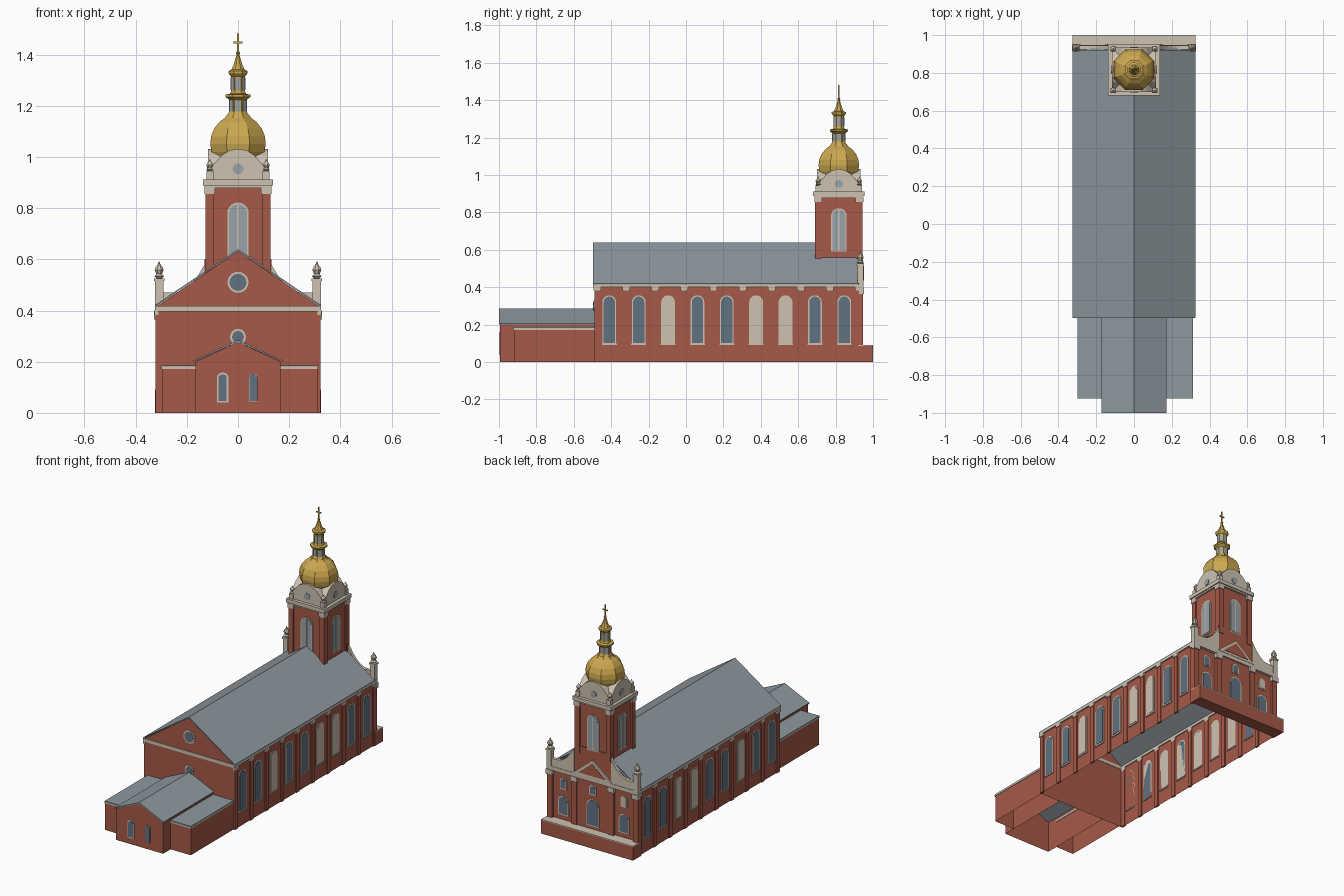
import bpy, bmesh, math
from mathutils import Matrix, Vector

cube = bpy.data.objects.get("Cube")
if cube:
    bpy.data.objects.remove(cube, do_unlink=True)


def material(name, rgb):
    m = bpy.data.materials.new(name)
    m.use_nodes = True
    m.diffuse_color = (*rgb, 1)
    m.node_tree.nodes["Principled BSDF"].inputs["Base Color"].default_value = (*rgb, 1)
    return m


BRICK = material("red brick", (0.38, 0.10, 0.065))
STONE = material("cream stone", (0.62, 0.54, 0.44))
SLATE = material("grey slate", (0.27, 0.32, 0.35))
GLASS = material("blue glass", (0.12, 0.17, 0.23))
PALE = material("pale glass", (0.32, 0.37, 0.40))
GOLD = material("gold", (0.60, 0.39, 0.08))
FRONT, LEFT, BACK, RIGHT = (math.radians(a) for a in (0, 90, 180, 270))
TY = 0.817  # tower centre


def finish(name, bm, mats, rule=None, matrix=None):
    if matrix:
        bm.transform(matrix)
    bmesh.ops.recalc_face_normals(bm, faces=bm.faces)
    bm.normal_update()
    if rule:
        for f in bm.faces:
            f.material_index = rule(f)
    me = bpy.data.meshes.new(name)
    bm.to_mesh(me)
    bm.free()
    for m in mats:
        me.materials.append(m)
    ob = bpy.data.objects.new(name, me)
    bpy.context.collection.objects.link(ob)
    return ob


def prism(name, pts, depth, loc, mat, turn=0, mats=None, rule=None, hollow=False):
    """Extrude an upright outline outward from loc, facing the turn direction."""
    bm = bmesh.new()
    face = bm.faces.new([bm.verts.new((u, 0, v)) for u, v in pts])
    ext = bmesh.ops.extrude_face_region(bm, geom=[face])["geom"]
    for v in ext:
        if isinstance(v, bmesh.types.BMVert):
            v.co.y -= depth
    bmesh.ops.recalc_face_normals(bm, faces=bm.faces)
    mtx = Matrix.Translation(loc) @ Matrix.Rotation(turn, 4, "Z")
    ob = finish(name, bm, mats or [mat], rule, mtx)
    if hollow:  # leave the underside open
        bm = bmesh.new()
        bm.from_mesh(ob.data)
        low = min(v.co.z for v in bm.verts)
        under = [f for f in bm.faces if all(v.co.z < low + 1e-4 for v in f.verts)]
        bmesh.ops.delete(bm, geom=under, context="FACES")
        bm.to_mesh(ob.data)
        bm.free()
    return ob


def box(name, x, y, z, mat, **kw):
    pts = [(x[0], z[0]), (x[1], z[0]), (x[1], z[1]), (x[0], z[1])]
    return prism(name, pts, y[1] - y[0], (0, y[1], 0), mat, **kw)


def lathe(name, profile, centre, mat, sides=8):
    bm = bmesh.new()
    rings = []
    for r, z in profile:
        angles = [2 * math.pi * (i + 0.5) / sides for i in range(sides)]
        rings.append([bm.verts.new((r * math.cos(a), r * math.sin(a), z)) for a in angles])
    for lo, hi in zip(rings, rings[1:]):
        for i in range(sides):
            j = (i + 1) % sides
            bm.faces.new((lo[i], lo[j], hi[j], hi[i]))
    bm.faces.new(rings[0][::-1])
    bm.faces.new(rings[-1])
    return finish(name, bm, [mat], None, Matrix.Translation(centre))


def arch(w, z0, z1, n=10):
    arc = [(w * math.cos(math.pi * i / n), z1 - w + w * math.sin(math.pi * i / n)) for i in range(n + 1)]
    return [(-w, z0), (w, z0)] + arc


def disc(r, z, n=24):
    return [(r * math.cos(2 * math.pi * i / n), z + r * math.sin(2 * math.pi * i / n)) for i in range(n)]


def window(name, w, z0, z1, loc, turn, glass=GLASS, rim=0.007):
    prism(name + "_frame", arch(w, z0, z1), 0.004, loc, STONE, turn)
    prism(name + "_pane", arch(w - rim, z0 + rim, z1 - rim), 0.006, loc, glass, turn)


def oculus(name, r, z, loc, turn, glass=GLASS, rim=0.008):
    prism(name + "_ring", disc(r, z), 0.004, loc, STONE, turn)
    prism(name + "_pane", disc(r - rim, z), 0.006, loc, glass, turn)


def slate_on_slopes(f):
    return 1 if f.normal.z > 0.1 else 0


# Nave with its gabled roof
W = 0.316
prism("nave", [(-W, 0), (W, 0), (W, 0.417), (0, 0.632), (-W, 0.417)], 1.42, (0, 0.93, 0),
      None, mats=[BRICK, SLATE], rule=slate_on_slopes, hollow=True)
prism("nave_roof", [(-0.325, 0.415), (0, 0.632), (0.325, 0.415), (0.325, 0.421), (0, 0.64), (-0.325, 0.421)],
      1.417, (0, 0.92, 0), SLATE)
box("front_cornice", (-0.324, 0.324), (-0.496, -0.488), (0.397, 0.417), STONE)
oculus("gable_oculus", 0.041, 0.51, (0, -0.49, 0), FRONT)
oculus("lower_oculus", 0.031, 0.297, (0, -0.49, 0), FRONT)

# Side bays: pilasters, capitals and arched windows
for s, side, turn in ((1, "left", LEFT), (-1, "right", RIGHT)):
    def across(a, b):
        return tuple(sorted((s * a, s * b)))
    box(f"{side}_cornice", across(0.31, 0.325), (-0.494, 0.94), (0.4, 0.417), STONE)
    for i in range(10):
        y = -0.475 + i * 0.1555
        box(f"{side}_pilaster", across(0.31, 0.322), (y - 0.015, y + 0.015), (0, 0.385), BRICK)
        box(f"{side}_capital", across(0.31, 0.326), (y - 0.02, y + 0.02), (0.382, 0.402), STONE)
    for i in range(9):
        y = -0.41 + i * 0.157
        glass = STONE if i in (2, 5, 6) else GLASS
        window(f"{side}_window", 0.037, 0.095, 0.357, (s * W, y, 0), turn, glass)
        box(f"{side}_sill", across(0.31, 0.323), (y - 0.04, y + 0.04), (0.09, 0.098), STONE)

# Low front annex and its two flat wings
prism("annex", [(-0.167, 0), (0.167, 0), (0.167, 0.2), (0, 0.277), (-0.167, 0.2)], 0.505, (0, -0.49, 0),
      None, mats=[BRICK, SLATE], rule=slate_on_slopes, hollow=True)
prism("annex_roof", [(-0.173, 0.2), (0, 0.277), (0.173, 0.2), (0.173, 0.206), (0, 0.285), (-0.173, 0.206)],
      0.51, (0, -0.49, 0), SLATE)
window("annex_left_window", 0.017, 0.045, 0.153, (0.06, -0.995, 0), FRONT, rim=0.001)
window("annex_right_window", 0.023, 0.04, 0.158, (-0.06, -0.995, 0), FRONT)
for side, x0, x1 in (("left", 0.167, 0.31), ("right", -0.296, -0.167)):
    box(f"{side}_wing", (x0, x1), (-0.92, -0.49), (0, 0.172), BRICK, hollow=True)
    box(f"{side}_wing_band", (x0 - 0.003, x1 + 0.003), (-0.924, -0.49), (0.172, 0.181), STONE)
    box(f"{side}_wing_roof", (x0 - 0.002, x1 + 0.002), (-0.922, -0.49), (0.181, 0.186), SLATE)

# Back entrance front on its plinth
box("plinth", (-0.325, 0.325), (0.92, 1.0), (0, 0.085), BRICK)
box("plinth_coping", (-0.325, 0.325), (0.92, 1.0), (0.085, 0.091), STONE)
box("entrance_wall", (-0.13, 0.13), (0.92, 0.94), (0.09, 0.6), BRICK)
box("back_cornice", (-0.325, 0.325), (0.925, 0.948), (0.395, 0.42), STONE)
for x in (-0.305, -0.13, 0.13, 0.305):
    box("back_pilaster", (x - 0.018, x + 0.018), (0.925, 0.946), (0.09, 0.37), BRICK)
    box("back_capital", (x - 0.023, x + 0.023), (0.925, 0.953), (0.365, 0.397), STONE)
prism("pediment", [(-0.14, 0.42), (0.14, 0.42), (0, 0.535)], 0.025, (0, 0.925, 0), STONE, BACK)
prism("pediment_field", [(-0.095, 0.435), (0.095, 0.435), (0, 0.513)], 0.005, (0, 0.947, 0), BRICK, BACK)
window("door_window", 0.045, 0.11, 0.285, (0, 0.94, 0), BACK)
window("upper_window", 0.025, 0.31, 0.375, (0, 0.94, 0), BACK)
for x, glass in ((0.215, GLASS), (-0.215, STONE)):
    window("back_window", 0.037, 0.12, 0.245, (x, 0.93, 0), BACK)
    window("back_small_window", 0.024, 0.285, 0.36, (x, 0.93, 0), BACK, glass)

# Curved parapets and corner finials
URN = [(0.011, 0), (0.02, 0.008), (0.012, 0.016), (0.019, 0.032), (0.015, 0.043), (0.005, 0.055), (0.002, 0.066)]
for s in (1, -1):
    curve = [(s * (0.13 + 0.12 * t), 0.47 + 0.11 * (1 - t) ** 2) for t in (0, 0.2, 0.4, 0.6, 0.8, 1)]
    prism("parapet", [(s * 0.13, 0.42)] + curve + [(s * 0.3, 0.47), (s * 0.3, 0.42)],
          0.02, (0, 0.945, 0), STONE)
    x = s * 0.308
    box("finial_pedestal", (x - 0.016, x + 0.016), (0.916, 0.948), (0.42, 0.52), STONE)
    box("finial_cap", (x - 0.02, x + 0.02), (0.912, 0.952), (0.515, 0.526), STONE)
    lathe("finial_urn", URN, (x, 0.932, 0.526), STONE)

# Tower shaft, corner pilasters and capitals
box("tower", (-0.119, 0.119), (TY - 0.119, TY + 0.119), (0.5, 0.89), BRICK, hollow=True)
for sx in (1, -1):
    for sy in (1, -1):
        x, y = sx * 0.11, TY + sy * 0.11
        box("tower_pilaster", (x - 0.017, x + 0.017), (y - 0.017, y + 0.017), (0.55, 0.86), BRICK)
        box("tower_capital", (x - 0.021, x + 0.021), (y - 0.021, y + 0.021), (0.855, 0.882), STONE)
        box("tower_finial_base", (x - 0.014, x + 0.014), (y - 0.014, y + 0.014), (0.91, 0.945), STONE)
        lathe("tower_finial", [(r * 0.8, z * 0.7) for r, z in URN], (x, y, 0.945), STONE)
box("tower_cornice", (-0.13, 0.13), (TY - 0.13, TY + 0.13), (0.878, 0.89), STONE)
box("tower_cornice_top", (-0.137, 0.137), (TY - 0.137, TY + 0.137), (0.888, 0.912), STONE)

# Crown of four curved gables, with a window on each tower face
half = [(0.112, 0.91), (0.11, 0.955), (0.092, 0.975), (0.065, 1.005), (0.035, 1.025)]
crown = half + [(0, 1.032)] + [(-u, v) for u, v in reversed(half)]
for turn in (FRONT, LEFT, BACK, RIGHT):
    out = Vector((math.sin(turn), -math.cos(turn), 0))
    centre = Vector((0, TY, 0))
    prism("crown_gable", crown, 0.117, centre, STONE, turn)
    prism("crown_oculus", disc(0.021, 0.953), 0.004, centre + out * 0.117, PALE, turn)
    wall = centre + out * 0.119
    window("tower_window", 0.042, 0.59, 0.822, wall, turn, PALE)
    prism("tower_mullion", [(-0.003, 0.595), (0.003, 0.595), (0.003, 0.815), (-0.003, 0.815)],
          0.008, wall, STONE, turn)

# Gilded dome, two-stage lantern, spire and cross
lathe("dome", [(0.095, 0.98), (0.112, 1.02), (0.117, 1.05), (0.114, 1.08), (0.1, 1.112), (0.078, 1.137),
               (0.055, 1.153), (0.046, 1.165)], (0, TY, 0), GOLD)
lathe("lantern", [(0.046, 1.16), (0.04, 1.172), (0.036, 1.18), (0.036, 1.222), (0.043, 1.228), (0.052, 1.234),
                  (0.052, 1.243), (0.034, 1.247), (0.03, 1.256), (0.03, 1.315), (0.037, 1.322),
                  (0.041, 1.328), (0.041, 1.336), (0.028, 1.341), (0.018, 1.362), (0.009, 1.39),
                  (0.006, 1.4), (0.009, 1.406), (0.004, 1.414)], (0, TY, 0), GOLD)
for i in range(8):
    turn = i * math.pi / 4
    out = Vector((math.sin(turn), -math.cos(turn), 0))
    for r, w, z0, z1 in ((0.036, 0.009, 1.178, 1.222), (0.03, 0.008, 1.262, 1.31)):
        face = Vector((0, TY, 0)) + out * r * math.cos(math.pi / 8)
        prism("lantern_pane", arch(w, z0, z1, 6), 0.002, face, PALE, turn)
box("cross_upright", (-0.003, 0.003), (TY - 0.003, TY + 0.003), (1.41, 1.482), GOLD)
box("cross_arms", (-0.018, 0.018), (TY - 0.003, TY + 0.003), (1.444, 1.451), GOLD)
